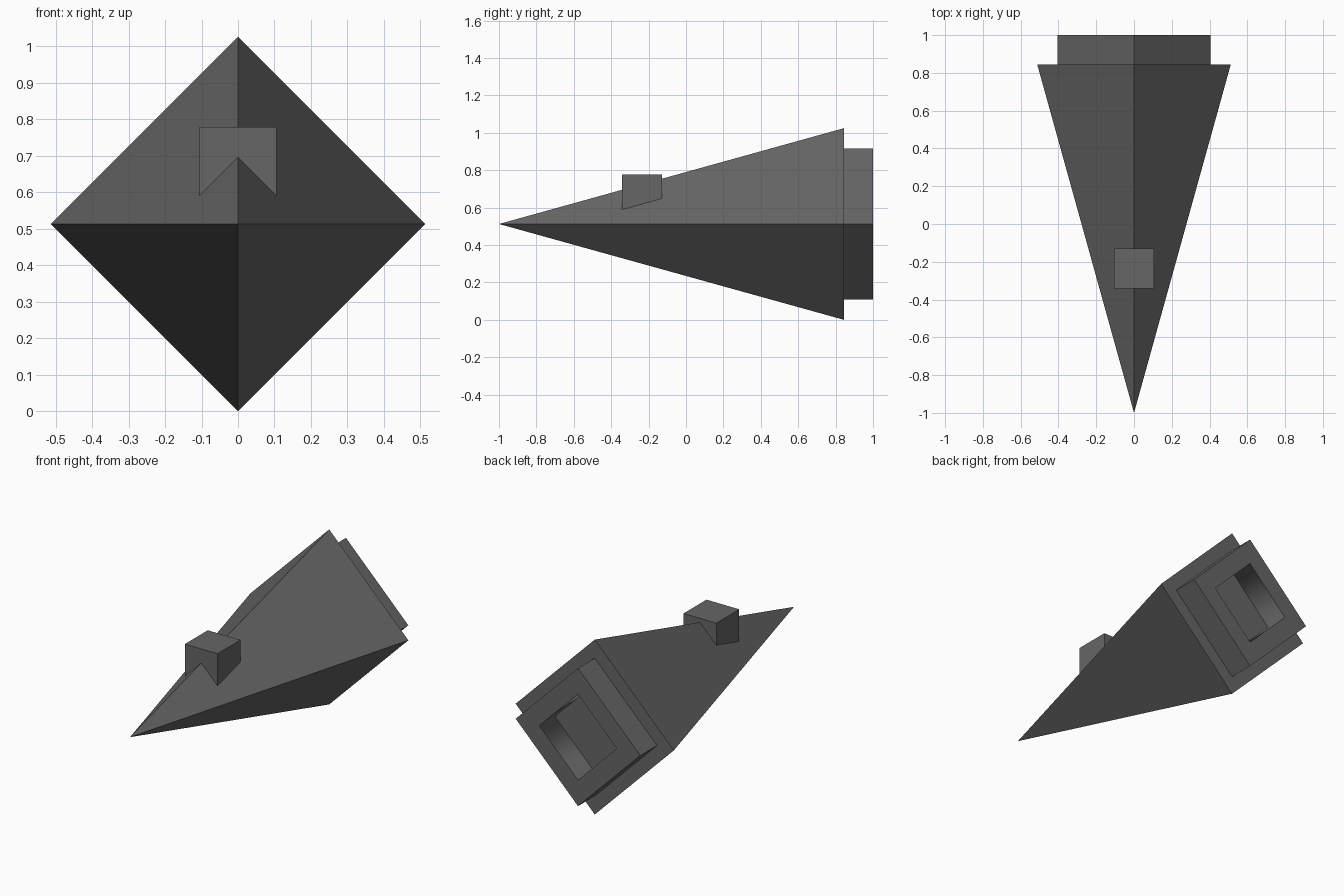
import bpy, bmesh
from math import pi
from mathutils import Matrix

# Remove the default cube
old = bpy.data.objects.get("Cube")
if old:
    bpy.data.objects.remove(old, do_unlink=True)

MID = 0.5125       # height of the ship's long axis
BASE_Y = 0.845     # rear face of the hull
TAIL_Y = 1.0       # rear face of the engine

grey = bpy.data.materials.new("dark grey")
grey.use_nodes = True
grey.diffuse_color = (0.133, 0.133, 0.133, 1)
grey.node_tree.nodes["Principled BSDF"].inputs["Base Color"].default_value = grey.diffuse_color


def finish(name, bm):
    bmesh.ops.recalc_face_normals(bm, faces=bm.faces)
    mesh = bpy.data.meshes.new(name)
    bm.to_mesh(mesh)
    bm.free()
    mesh.materials.append(grey)
    obj = bpy.data.objects.new(name, mesh)
    bpy.context.collection.objects.link(obj)
    return obj


def diamond_prism(bm, front_radius, back_radius, front_y, back_y):
    """Four-sided cone or prism along y, with its corners on the x and z axes."""
    place = Matrix.Translation((0, (front_y + back_y) / 2, MID)) @ Matrix.Rotation(-pi / 2, 4, 'X')
    bmesh.ops.create_cone(bm, cap_ends=True, segments=4, radius1=front_radius,
                          radius2=back_radius, depth=back_y - front_y, matrix=place)


# Hull: a long pyramid pointing forward
bm = bmesh.new()
diamond_prism(bm, 0, MID, -1, BASE_Y)
bmesh.ops.remove_doubles(bm, verts=bm.verts, dist=0.0001)
finish("hull", bm)

# Engine block with a square exhaust recess
bm = bmesh.new()
diamond_prism(bm, 0.404, 0.404, BASE_Y, TAIL_Y)
bm.normal_update()
rear = max(bm.faces, key=lambda f: f.calc_center_median().y)
bmesh.ops.inset_region(bm, faces=[rear], thickness=0.108, use_even_offset=True)
floor = bmesh.ops.extrude_discrete_faces(bm, faces=[rear])["faces"][0]
bmesh.ops.translate(bm, verts=floor.verts, vec=(0, -0.145, 0))
for edge in floor.edges:
    for face in edge.link_faces:
        face.smooth = face is not floor
floor.smooth = False
finish("engine_block", bm)

# Cabin: a small cube sunk into the upper ridge
bm = bmesh.new()
bmesh.ops.create_cube(bm, size=0.212, matrix=Matrix.Translation((0, -0.235, 0.672)))
finish("cabin", bm)
